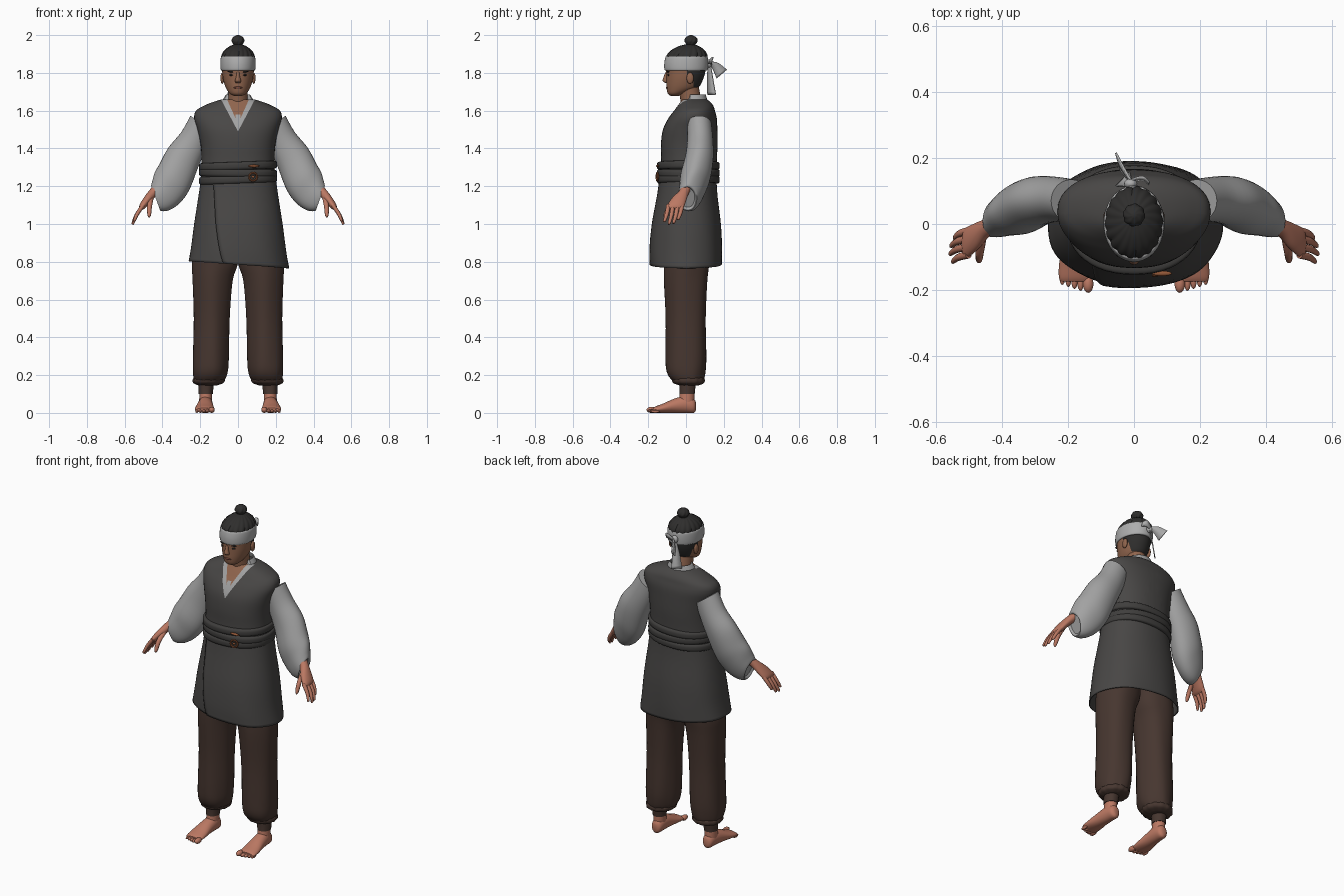
import bpy, bmesh
from math import cos, sin, tau, pi, radians, copysign
from mathutils import Vector, Matrix

if "Cube" in bpy.data.objects:
    bpy.data.objects.remove(bpy.data.objects["Cube"])


def material(name, r, g, b):
    m = bpy.data.materials.new(name)
    m.use_nodes = True
    m.diffuse_color = (r, g, b, 1)
    node = next(k for k in m.node_tree.nodes if k.type == "BSDF_PRINCIPLED")
    node.inputs["Base Color"].default_value = (r, g, b, 1)
    node.inputs["Roughness"].default_value = 0.8
    return m


VEST = material("charcoal cloth", 0.065, 0.062, 0.06)
BELT = material("dark belt cloth", 0.05, 0.048, 0.046)
SHIRT = material("grey linen", 0.36, 0.36, 0.36)
PANTS = material("brown cloth", 0.062, 0.037, 0.029)
HAIR = material("black hair", 0.028, 0.027, 0.026)
FACE = material("tanned skin", 0.28, 0.13, 0.075)
SKIN = material("warm skin", 0.5, 0.19, 0.125)
BAND = material("headband grey", 0.42, 0.42, 0.42)
COPPER = material("copper", 0.3, 0.1, 0.04)
LIP = material("lip", 0.2, 0.07, 0.05)
made = []


def finish(name, bm, mat, mirror=False, thick=0):
    bmesh.ops.recalc_face_normals(bm, faces=bm.faces)
    me = bpy.data.meshes.new(name)
    bm.to_mesh(me)
    bm.free()
    me.materials.append(mat)
    ob = bpy.data.objects.new(name, me)
    bpy.context.collection.objects.link(ob)
    if mirror:
        ob.modifiers.new("Mirror", "MIRROR")
    if thick:
        ob.modifiers.new("Solidify", "SOLIDIFY").thickness = thick
    made.append(ob)
    return ob


def spline(rings, sub):
    """Smooth in-between rings through the given ones."""
    out = []
    for i in range(len(rings) - 1):
        a, b, c, d = (rings[min(max(j, 0), len(rings) - 1)] for j in range(i - 1, i + 3))
        for k in range(sub):
            t = k / sub
            out.append([q + 0.5 * t * (r - p + t * (2 * p - 5 * q + 4 * r - s + t * (3 * (q - r) + s - p)))
                        for p, q, r, s in zip(a, b, c, d)])
    return out + [list(rings[-1])]


def loft(name, mat, rings, n=24, along="z", power=1, shape=None, cap=True,
         sub=4, start=0, sweep=tau, mirror=False, thick=0):
    """Rings are x, y, z, two radii and a tilt about y in degrees."""
    bm = bmesh.new()
    closed = sweep == tau
    rows = []
    full = spline([tuple(r) + (0,) * (6 - len(r)) for r in rings], sub)
    for i, (x, y, z, ra, rb, tilt) in enumerate(full):
        t = i / (len(full) - 1)
        u = Vector((cos(radians(tilt)), 0, sin(radians(tilt))))
        v = Vector((0, 0, 1)) if along == "y" else Vector((0, 1, 0))
        row = []
        for k in range(n if closed else n + 1):
            a, s = start + sweep * k / n, 1
            if shape:
                a, s = shape(a, t, k / n)
            c, d = (copysign(abs(f) ** power, f) for f in (cos(a), sin(a)))
            row.append(bm.verts.new(Vector((x, y, z)) + u * ra * s * c + v * rb * s * d))
        rows.append(row)
    for p, q in zip(rows, rows[1:]):
        for k in range(n):
            j = (k + 1) % len(p)
            bm.faces.new((p[k], p[j], q[j], q[k]))
    if cap and closed:
        bm.faces.new(rows[0])
        bm.faces.new(rows[-1])
    return finish(name, bm, mat, mirror, thick)


def ball(name, mat, loc, size, turn=0, mirror=False):
    bm = bmesh.new()
    bmesh.ops.create_uvsphere(bm, u_segments=16, v_segments=10, radius=1)
    bm.transform(Matrix.Translation(loc) @ Matrix.Rotation(radians(turn), 4, "Y")
                 @ Matrix.Diagonal((*size, 1)))
    return finish(name, bm, mat, mirror)


def ribbon(name, mat, points, across):
    """Strip through x, y, z, half width points."""
    bm = bmesh.new()
    w = Vector(across).normalized()
    pairs = [[bm.verts.new(Vector(p[:3]) + w * p[3] * s) for s in (-1, 1)]
             for p in spline(points, 4)]
    for (a, b), (c, d) in zip(pairs, pairs[1:]):
        bm.faces.new((a, b, d, c))
    return finish(name, bm, mat, thick=0.006)


def paint(ob, cuts, mats, rule):
    """Cut along planes, then colour faces by a rule on their centres."""
    bm = bmesh.new()
    bm.from_mesh(ob.data)
    for co, no in cuts:
        bmesh.ops.bisect_plane(bm, geom=bm.verts[:] + bm.edges[:] + bm.faces[:],
                               plane_co=co, plane_no=no, dist=1e-5)
    for m in mats:
        ob.data.materials.append(m)
    for f in bm.faces:
        f.material_index = rule(f.calc_center_median())
    bm.to_mesh(ob.data)
    bm.free()


# Vest, with the V neck showing shirt collar and chest
vest = loft("vest", VEST, [
    (0, .01, 1.2, .2, .15), (0, .015, 1.33, .193, .148), (0, .017, 1.42, .198, .15),
    (0, .022, 1.5, .215, .144), (0, .035, 1.56, .232, .128), (0, .045, 1.6, .222, .108),
    (0, .05, 1.625, .182, .095), (0, .05, 1.645, .135, .08), (0, .045, 1.66, .085, .065)],
    n=48, power=.88)


def neckline(c):
    if c.y > .03 or c.z < 1.49 or abs(c.x) > (c.z - 1.49) * .53:
        return 0
    if abs(c.x) < (c.z - 1.53) * .45 and not (abs(c.x) < .012 and c.z < 1.58):
        return 2
    return 1


v_cuts = [((0, 0, z), (s, 0, -k)) for z, k in ((1.49, .53), (1.53, .45)) for s in (-1, 1)]
v_cuts += [((s * .012, 0, 0), (1, 0, 0)) for s in (-1, 1)]
v_cuts += [((0, 0, 1.58), (0, 0, 1)), ((0, .03, 0), (0, 1, 0))]
paint(vest, v_cuts, [SHIRT, FACE], neckline)


# Wrapped skirt with the overlapping front panel
def wrap(a, t, k):
    return a - (1 - t) * .45, 1.03 - .045 * k + .008 * t * cos(7 * a)


loft("skirt", VEST, [
    (0, .012, 1.25, .196, .148), (0, .008, 1.15, .21, .158), (0, .003, 1, .233, .18, -1),
    (0, 0, .87, .25, .189, -3), (0, 0, .785, .265, .188, -4)],
    n=72, power=.9, shape=wrap, start=radians(-104), sweep=tau + .3, thick=.006)

# Belt wraps and buckle
for i, (z, tilt) in enumerate(((1.235, 2), (1.27, -1), (1.308, 2))):
    loft("belt_wrap_%d" % (i + 1), BELT, [
        (0, .012, z - .021, .192, .148, tilt), (0, .012, z - .015, .205, .164, tilt),
        (0, .012, z + .015, .205, .164, tilt), (0, .012, z + .021, .192, .148, tilt)],
        n=48, power=.9, sub=3)
bpy.ops.mesh.primitive_torus_add(location=(.08, -.152, 1.25), rotation=(pi / 2, 0, .2),
                                 major_radius=.021, minor_radius=.005,
                                 major_segments=24, minor_segments=8)
buckle = bpy.context.object
buckle.name = "buckle_ring"
buckle.data.materials.append(COPPER)
made.append(buckle)
ball("buckle_pin", COPPER, (.08, -.152, 1.25), (.008, .006, .008))
ball("belt_clasp", COPPER, (.085, -.15, 1.307), (.03, .008, .007))

# Shirt collar, neck and sleeves
loft("collar", SHIRT, [(0, .04, 1.62, .1, .085), (0, .045, 1.655, .082, .068), (0, .045, 1.685, .064, .06)],
     cap=False, thick=.006, n=32,
     shape=lambda a, t, k: (a, 1 if sin(a) > -.5 else 1 - .3 * t))
loft("neck", FACE, [(0, .035, 1.6, .06, .055), (0, .025, 1.66, .052, .055), (0, .012, 1.73, .052, .055)])
loft("sleeves", SHIRT, [
    (.19, .07, 1.53, .075, .065, 35), (.235, .075, 1.44, .08, .068, 35),
    (.29, .07, 1.35, .095, .075, 35), (.335, .05, 1.25, .105, .08, 42),
    (.375, .035, 1.19, .105, .07, 52), (.41, .02, 1.15, .09, .06, 62),
    (.435, .01, 1.135, .07, .048, 70), (.425, .01, 1.14, .055, .036, 70)],
    mirror=True, shape=lambda a, t, k: (a, 1 + .02 * t * cos(5 * a)), n=32)

# Hands
loft("palms", SKIN, [
    (.41, .01, 1.2, .028, .03, 40), (.445, -.01, 1.17, .024, .028, 40),
    (.475, -.035, 1.135, .022, .04, 38), (.505, -.055, 1.095, .018, .046, 35),
    (.515, -.06, 1.08, .01, .04, 35)], mirror=True)
for i in range(4):
    y = -.093 + .024 * i
    reach = (.9, 1.05, 1, .8)[i]
    loft("finger_%d" % (i + 1), SKIN, [
        (.502, y, 1.1, .011, .012, 30), (.502 + .034 * reach, y - .008, 1.1 - .05 * reach, .01, .011, 30),
        (.502 + .052 * reach, y - .02, 1.1 - .092 * reach, .007, .008, 30),
        (.502 + .053 * reach, y - .022, 1.1 - .098 * reach, .002, .002, 30)], n=10, mirror=True)
loft("thumbs", SKIN, [
    (.46, -.04, 1.14, .014, .018, 20), (.468, -.085, 1.095, .013, .015, 10),
    (.47, -.108, 1.05, .01, .011, 5), (.47, -.112, 1.035, .003, .003)], n=10, mirror=True)

# Trousers, gathered cuffs and ankle wraps
loft("trouser_legs", PANTS, [
    (.11, .005, .95, .11, .12), (.12, .005, .8, .122, .12), (.134, 0, .7, .106, .115),
    (.14, 0, .5, .095, .106), (.145, 0, .3, .095, .108), (.148, 0, .22, .092, .103),
    (.152, .008, .175, .08, .085), (.16, .018, .15, .055, .055)],
    n=40, mirror=True, shape=lambda a, t, k: (a, 1 + .018 * cos(5 * a + 5 * t) + .02 * t ** 4 * cos(14 * a)))
loft("trouser_cuffs", PANTS, [
    (.153, .012, .195, .07, .075), (.153, .012, .178, .084, .086),
    (.156, .014, .158, .078, .08), (.16, .016, .146, .05, .052)],
    n=40, mirror=True, shape=lambda a, t, k: (a, 1 + .03 * cos(13 * a)))
loft("ankle_wraps", PANTS, [(.168, .01, .17, .042, .045), (.17, .008, .13, .039, .042), (.171, .006, .1, .037, .041)],
     mirror=True, shape=lambda a, t, k: (a, 1 + .02 * cos(6 * a)))

# Feet
loft("ankles", SKIN, [(.17, .006, .13, .033, .037), (.171, .004, .08, .034, .04), (.172, 0, .04, .034, .042)], mirror=True)
loft("feet", SKIN, [
    (.17, .052, .035, .014, .022), (.17, .04, .038, .03, .038), (.171, 0, .045, .037, .045),
    (.174, -.06, .038, .042, .038), (.177, -.12, .025, .05, .025), (.178, -.16, .018, .05, .017),
    (.178, -.175, .015, .044, .011)], along="y", mirror=True)
for i in range(5):
    big = .016 if i == 0 else .0105 - .0005 * i
    ball("toe_%d" % (i + 1), SKIN, (.139 + .0045 * (i > 0) + .0185 * i, -.182 + .005 * i, big),
         (big, .027 - .001 * i, big), mirror=True)

# Head with hairline cut at the temples and nape
head = loft("head", FACE, [
    (0, -.06, 1.677, .018, .018), (0, -.05, 1.69, .043, .046), (0, -.02, 1.72, .064, .083),
    (0, -.008, 1.76, .077, .096), (0, -.002, 1.8, .083, .103), (0, 0, 1.85, .086, .108),
    (0, .005, 1.89, .085, .106)], n=40)
paint(head, [((0, .04, 0), (0, 1, 0)), ((0, .005, 0), (0, 1, 0)), ((0, 0, 1.725), (0, 0, 1)),
             ((0, 0, 1.775), (0, 0, 1)), ((0, 0, 1.825), (0, 0, 1))], [HAIR],
      lambda c: int(c.z > 1.825 or (c.y > .04 and c.z > 1.725) or (c.y > .005 and c.z > 1.775)))
ball("ears", FACE, (.083, .022, 1.772), (.01, .019, .03), mirror=True)
loft("nose", FACE, [(0, -.1, 1.805, .007, .008), (0, -.106, 1.78, .01, .012),
                    (0, -.109, 1.758, .016, .015), (0, -.101, 1.747, .012, .008)], n=16)
ball("brows", HAIR, (.034, -.094, 1.806), (.021, .007, .0045), -6, mirror=True)
ball("eyes", HAIR, (.033, -.093, 1.789), (.015, .006, .005), mirror=True)
ball("mouth", LIP, (0, -.1, 1.722), (.023, .007, .006))

# Hair drawn up in locks to a top knot
loft("hair", HAIR, [
    (0, .003, 1.87, .086, .108), (0, .006, 1.895, .085, .105), (0, .01, 1.92, .07, .086),
    (0, .015, 1.94, .045, .055), (0, .02, 1.95, .022, .026)],
    n=96, shape=lambda a, t, k: (a + .2 * t, .97 + .06 * abs(cos(9 * a))))
loft("top_knot", HAIR, [
    (0, .025, 1.938, .018, .018), (0, .026, 1.95, .024, .024), (0, .027, 1.968, .033, .034),
    (0, .027, 1.988, .026, .027), (0, .027, 2, .006, .006)],
    n=48, shape=lambda a, t, k: (a + 1.2 * t, 1 + .04 * cos(8 * a)))

# Headband, knot and tails
loft("headband", BAND, [
    (0, 0, 1.812, .084, .105), (0, 0, 1.817, .091, .114), (0, .001, 1.85, .093, .116),
    (0, .003, 1.882, .091, .112), (0, .003, 1.888, .085, .107)], n=48)
ball("headband_knot", BAND, (-.01, .122, 1.85), (.02, .016, .022))
ribbon("upper_tail", BAND, [(-.01, .125, 1.855, .01), (-.03, .155, 1.838, .022), (-.05, .188, 1.795, .036)], (-.2, .7, .6))
ribbon("lower_tail", BAND, [(-.01, .125, 1.845, .01), (-.025, .13, 1.77, .02), (-.035, .138, 1.685, .03)], (.7, .7, 0))
ribbon("knot_loop", BAND, [(-.01, .128, 1.85, .01), (.025, .135, 1.868, .018), (.045, .12, 1.86, .012)], (0, .3, 1))

# Smooth shading with sharp edges kept
bpy.ops.object.select_all(action="DESELECT")
for ob in made:
    ob.select_set(True)
bpy.context.view_layer.objects.active = made[0]
bpy.ops.object.shade_smooth_by_angle(angle=radians(40))
